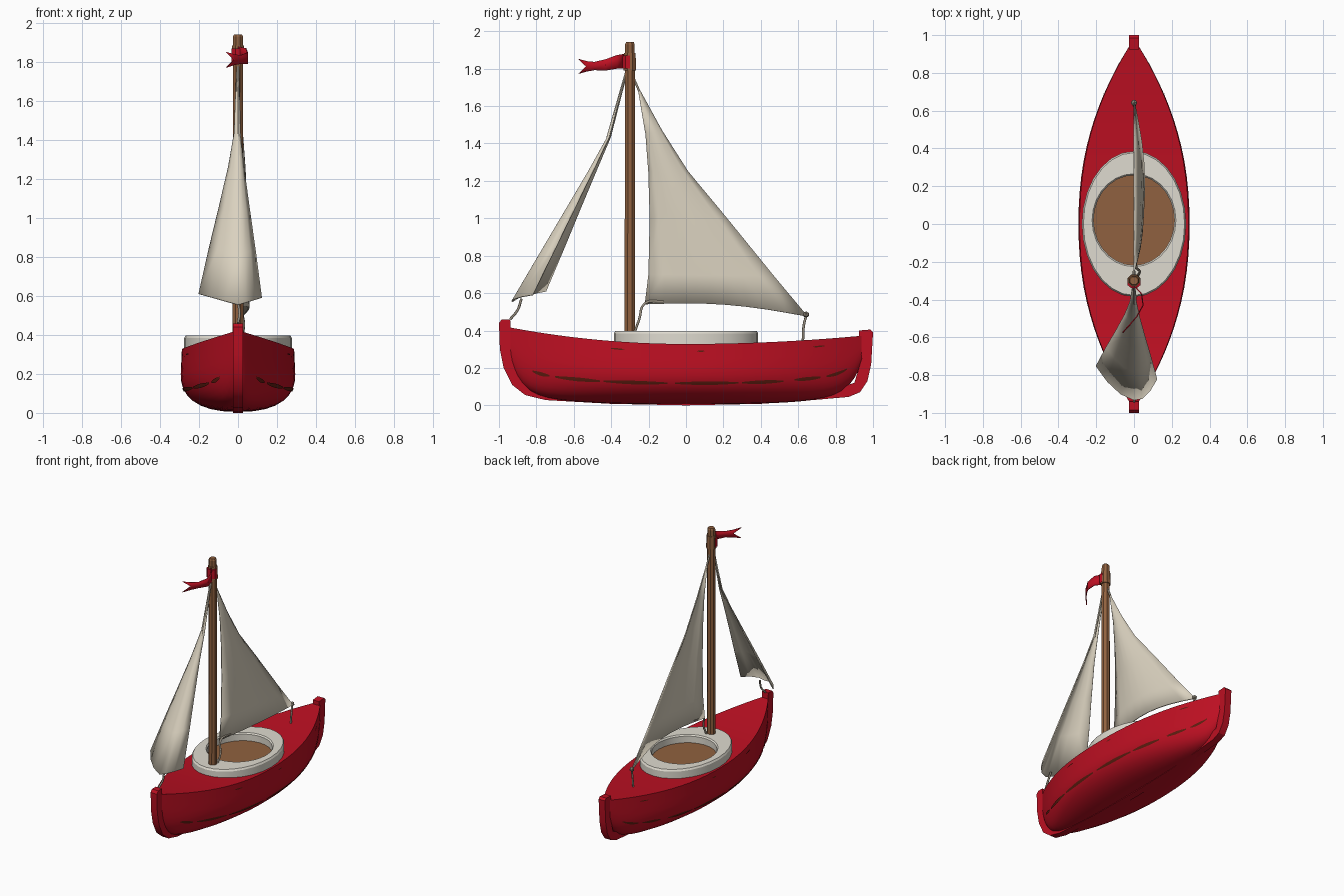
import bpy, bmesh
from math import sin, cos, pi
from mathutils import Vector

cube = bpy.data.objects.get("Cube")
if cube:
    bpy.data.objects.remove(cube, do_unlink=True)


def material(name, r, g, b):
    m = bpy.data.materials.new(name)
    m.use_nodes = True
    m.diffuse_color = (r, g, b, 1)
    m.node_tree.nodes["Principled BSDF"].inputs["Base Color"].default_value = (r, g, b, 1)
    return m


RED = material("red_paint", 0.51, 0.005, 0.016)
DARK = material("worn_wood_streak", 0.11, 0.012, 0.005)
CREAM = material("cream_sail", 0.7, 0.64, 0.52)
WHITE = material("off_white_paint", 0.74, 0.71, 0.63)
WOOD = material("brown_wood", 0.28, 0.12, 0.05)
ROPE = material("grey_rope", 0.32, 0.28, 0.22)


def finish(name, bm, mat, smooth=None, thickness=0):
    bmesh.ops.recalc_face_normals(bm, faces=bm.faces)
    mesh = bpy.data.meshes.new(name)
    bm.to_mesh(mesh)
    bm.free()
    mesh.materials.append(mat)
    obj = bpy.data.objects.new(name, mesh)
    bpy.context.collection.objects.link(obj)
    if smooth:
        bpy.ops.object.select_all(action='DESELECT')
        obj.select_set(True)
        bpy.context.view_layer.objects.active = obj
        bpy.ops.object.shade_smooth_by_angle(angle=smooth)
    if thickness:
        mod = obj.modifiers.new("thickness", 'SOLIDIFY')
        mod.thickness = thickness
        mod.offset = 0
    return obj


def add_grid(bm, rows, wrap=False):
    grid = [[bm.verts.new(p) for p in row] for row in rows]
    for a, b in zip(grid, grid[1:]):
        for i in range(len(a) if wrap else len(a) - 1):
            j = (i + 1) % len(a)
            bm.faces.new((a[i], a[j], b[j], b[i]))
    return grid


def lathe(name, profile, mat, segments, smooth=None):
    """Elliptical rings given as (centre y, radius x, radius y, z), capped."""
    bm = bmesh.new()
    angles = [2 * pi * (i + 0.5) / segments for i in range(segments)]
    grid = add_grid(bm, [[(rx * cos(a), cy + ry * sin(a), z) for a in angles]
                         for cy, rx, ry, z in profile], wrap=True)
    bm.faces.new(grid[0])
    bm.faces.new(grid[-1])
    return finish(name, bm, mat, smooth)


def rope(name, points, radius=0.007):
    curve = bpy.data.curves.new(name, 'CURVE')
    curve.dimensions = '3D'
    curve.bevel_depth = radius
    curve.bevel_resolution = 1
    curve.resolution_u = 4
    curve.use_fill_caps = True
    s = curve.splines.new('BEZIER')
    s.bezier_points.add(len(points) - 1)
    for bp, p in zip(s.bezier_points, points):
        bp.co = p
        bp.handle_left_type = bp.handle_right_type = 'AUTO'
    curve.materials.append(ROPE)
    bpy.context.collection.objects.link(bpy.data.objects.new(name, curve))


# Hull surface: y is the station, f the height fraction from keel to gunwale
def hull_point(y, f, side=1, lift=0.0):
    a = abs(y)
    width = 0.294 * (1 - (a / 0.98) ** 2.2)
    low = 0.005 + 0.07 * a ** 3 + 0.22 * (a / 0.96) ** 14
    high = 0.328 + (0.09 if y < 0 else 0.045) * (y / 0.95) ** 2
    if f < 0.6:
        width *= (1 - (1 - f / 0.6) ** 2.4) ** (1 / 2.4)
    else:
        width *= 1 - 0.05 * (f - 0.6)
    return Vector((side * (width + lift), y, low + (high - low) * f))


fracs = [0.6 * (1 - cos(pi / 2 * i / 8)) for i in range(9)] + [0.75, 0.88, 1.0]
bm = bmesh.new()
stations = [0.96 * sin(pi / 2 * i / 18) for i in range(-18, 19)]
grid = add_grid(bm, [[hull_point(y, f, -1) for f in reversed(fracs)] +
                     [hull_point(y, f) for f in fracs[1:]] for y in stations])
for a, b in zip(grid, grid[1:]):
    bm.faces.new((a[0], b[0], b[-1], a[-1]))
bm.faces.new(grid[0])
bm.faces.new(grid[-1])
finish("hull", bm, RED, 0.6)

# Stem, keel and sternpost as one extruded strip
outer = [(-0.94, 0.46), (-0.985, 0.46), (-1, 0.44), (-0.995, 0.3), (-0.975, 0.2), (-0.93, 0.11),
         (-0.86, 0.055), (-0.75, 0.028), (-0.4, 0.008), (0, 0), (0.4, 0.008), (0.7, 0.03),
         (0.87, 0.045), (0.93, 0.07), (0.97, 0.13), (0.99, 0.22), (1, 0.39), (0.985, 0.405), (0.925, 0.4)]
inner = [(0.925, 0.35), (0.94, 0.25), (0.9, 0.12), (0.75, 0.07), (0, 0.03),
         (-0.75, 0.07), (-0.87, 0.12), (-0.93, 0.24), (-0.935, 0.38)]
bm = bmesh.new()
face = bm.faces.new([bm.verts.new((-0.026, y, z)) for y, z in outer + inner])
ext = bmesh.ops.extrude_face_region(bm, geom=[face])
bmesh.ops.translate(bm, vec=(0.052, 0, 0), verts=[v for v in ext["geom"] if isinstance(v, bmesh.types.BMVert)])
finish("keel_strip", bm, RED, 0.5)

# Worn streaks along both sides
streaks = [(-0.82, -0.73, 0.35), (-0.7, -0.46, 0.35), (-0.44, -0.1, 0.35), (-0.06, 0.28, 0.35),
           (0.3, 0.52, 0.35), (0.58, 0.72, 0.36), (0.75, 0.86, 0.36),
           (-0.4, -0.33, 0.88), (0.06, 0.1, 0.88), (0.68, 0.74, 0.88)]
bm = bmesh.new()
for start, end, f in streaks:
    half = 0.03 if f < 0.5 else 0.012
    for side in (-1, 1):
        add_grid(bm, [[hull_point(start + (end - start) * k / 6, f + half * d * (0.4 + 0.6 * sin(pi * k / 6)),
                                  side, 0.004) for d in (-1, 0, 1)] for k in range(7)])
finish("side_streaks", bm, DARK)

# Cockpit coaming ring and floor
bm = bmesh.new()
ring = [(0, 0.276, 0.386, 0.30), (0, 0.276, 0.386, 0.385), (0, 0.268, 0.378, 0.398),
        (0.02, 0.222, 0.246, 0.398), (0.02, 0.214, 0.238, 0.388), (0.02, 0.214, 0.238, 0.30)]
angles = [2 * pi * i / 28 for i in range(28)]
add_grid(bm, [[(rx * cos(a), cy + ry * sin(a), z) for a in angles]
              for cy, rx, ry, z in ring + ring[:1]], wrap=True)
bmesh.ops.remove_doubles(bm, verts=bm.verts, dist=0.0001)
finish("cockpit_ring", bm, WHITE, 0.5)
lathe("cockpit_floor", [(0.02, 0.22, 0.243, 0.31), (0.02, 0.22, 0.243, 0.339)], WOOD, 20)

# Mast and its top sleeve
MAST_Y = -0.3
lathe("mast", [(MAST_Y, 0.031, 0.031, 0.32), (MAST_Y, 0.028, 0.028, 1.93),
               (MAST_Y, 0.022, 0.022, 1.942)], WOOD, 8)
lathe("mast_sleeve", [(MAST_Y, 0.036, 0.036, 1.79), (MAST_Y, 0.033, 0.033, 1.885)], WOOD, 8)

# Mainsail: luff and leech points from foot to head
edges = [(-0.22, 0.54, 0.65, 0.475), (-0.2, 0.7, 0.47, 0.69), (-0.193, 1.0, 0.21, 1.01),
         (-0.2, 1.25, 0.01, 1.25), (-0.215, 1.45, -0.13, 1.47), (-0.255, 1.69, -0.245, 1.68)]
rows = []
for k, (y0, z0, y1, z1) in enumerate(edges):
    t = k / (len(edges) - 1)
    rows.append([(0.055 * sin(pi * u) * (1 - t ** 2), y0 + (y1 - y0) * u,
                  z0 + (z1 - z0) * u + (0.03 * sin(pi * u) if k == 0 else 0))
                 for u in [i / 8 for i in range(9)]])
bm = bmesh.new()
add_grid(bm, rows)
finish("mainsail", bm, CREAM, 0.7, 0.008)

# Jib: a folded sail narrowing to a sliver up the forestay
left, right = Vector((-0.2, 0.18, 0.055)), Vector((0.12, 0.11, 0.035))
spine = [(-0.93, 0.555, 1), (-0.78, 0.81, 0.73), (-0.65, 1.03, 0.48),
         (-0.52, 1.25, 0.24), (-0.42, 1.43, 0.09), (-0.325, 1.76, 0.03)]
rows = []
for y, z, s in spine:
    row = []
    for u in (-1, -0.7, -0.35, 0, 0.35, 0.7, 1):
        side = (left if u < 0 else right) * abs(u) * s
        bulge = Vector((0, -0.035 * sin(pi * abs(u)) * s, 0))
        row.append(Vector((0, y, z)) + side + bulge)
    rows.append(row)
bm = bmesh.new()
add_grid(bm, rows)
finish("jib", bm, CREAM, 0.6, 0.008)

# Swallow-tailed pennant
cols = [(0.0, -0.325, 1.8, 1.88), (0.04, -0.37, 1.8, 1.872), (0.048, -0.43, 1.79, 1.85),
        (0.015, -0.49, 1.792, 1.836), (-0.02, -0.53, 1.785, 1.84), (-0.06, -0.575, 1.772, 1.852)]
bm = bmesh.new()
for upper in (False, True):
    strip = []
    for x, y, lo, hi in cols:
        mid = Vector((x, y, (lo + hi) / 2))
        if y < -0.56:
            mid = Vector((-0.02, -0.533, 1.812))
        strip.append([mid, (x, y, hi if upper else lo)])
    add_grid(bm, strip)
bmesh.ops.remove_doubles(bm, verts=bm.verts, dist=0.0005)
finish("pennant", bm, RED, 0.6, 0.006)
lathe("pennant_band", [(MAST_Y - 0.012, 0.037, 0.03, 1.8), (MAST_Y - 0.012, 0.036, 0.03, 1.87)], RED, 8)

# Rigging
rope("clew_line", [(0, 0.645, 0.485), (0.004, 0.63, 0.43), (0, 0.625, 0.34)])
rope("tack_line", [(0.02, -0.12, 0.555), (0.01, -0.22, 0.545), (0.03, -0.25, 0.46), (0.02, -0.275, 0.39)])
rope("jib_tack_line", [(0, -0.88, 0.57), (0.008, -0.9, 0.51), (0, -0.94, 0.46)])
rope("main_halyard", [(0, -0.25, 1.68), (0, -0.285, 1.76)])
rope("forestay", [(0, -0.42, 1.43), (0, -0.32, 1.78)])
bm = bmesh.new()
bmesh.ops.create_icosphere(bm, subdivisions=1, radius=0.018)
bmesh.ops.translate(bm, vec=(0, 0.642, 0.485), verts=bm.verts)
finish("clew_knot", bm, ROPE)
